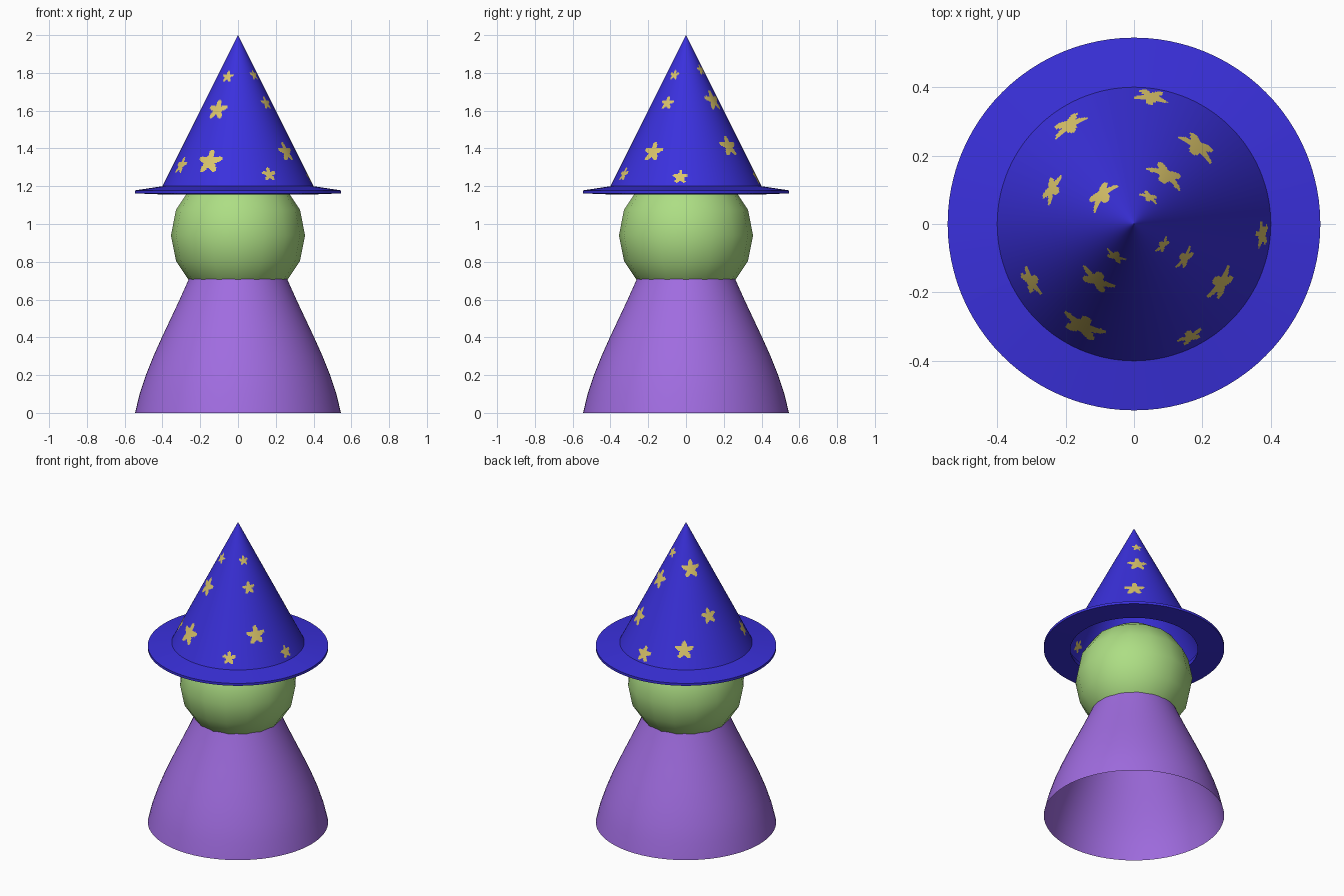
import bpy, bmesh, math

if "Cube" in bpy.data.objects:
    bpy.data.objects.remove(bpy.data.objects["Cube"])


def srgb(r, g, b):
    f = lambda c: c / 12.92 if c <= 0.04045 else ((c + 0.055) / 1.055) ** 2.4
    return (f(r / 255), f(g / 255), f(b / 255), 1)


def material(name, rgb):
    m = bpy.data.materials.new(name)
    m.diffuse_color = srgb(*rgb)
    m.use_nodes = True
    m.node_tree.nodes["Principled BSDF"].inputs["Base Color"].default_value = m.diffuse_color
    return m


BLUE = material("hat blue", (58, 48, 220))
GOLD = material("star gold", (218, 196, 106))
GREEN = material("skin green", (173, 222, 132))
PURPLE = material("robe purple", (160, 108, 224))


def finish(name, bm, mats, angle=40):
    me = bpy.data.meshes.new(name)
    bm.to_mesh(me)
    bm.free()
    ob = bpy.data.objects.new(name, me)
    bpy.context.collection.objects.link(ob)
    for m in mats:
        me.materials.append(m)
    bpy.ops.object.select_all(action='DESELECT')
    ob.select_set(True)
    bpy.context.view_layer.objects.active = ob
    bpy.ops.object.shade_smooth_by_angle(angle=math.radians(angle))
    return ob


def lathe(profile, seg, closed=False):
    """Spin (radius, z) points around z; profile runs upwards on the outside."""
    bm = bmesh.new()
    rings = []
    for r, z in profile:
        if r < 1e-6:
            rings.append([bm.verts.new((0, 0, z))] * seg)
        else:
            rings.append([bm.verts.new((r * math.cos(2 * math.pi * i / seg),
                                        r * math.sin(2 * math.pi * i / seg), z))
                          for i in range(seg)])
    pairs = list(zip(rings, rings[1:]))
    if closed:
        pairs.append((rings[-1], rings[0]))
    for a, b in pairs:
        for i in range(seg):
            j = (i + 1) % seg
            bm.faces.new(list(dict.fromkeys((a[i], a[j], b[j], b[i]))))
    return bm


# Robe: open flared shell, its top hidden inside the head
robe = [(0.545, 0), (0.521, 0.1), (0.488, 0.2), (0.448, 0.3), (0.403, 0.4),
        (0.356, 0.5), (0.309, 0.6), (0.264, 0.7), (0.235, 0.77)]
finish("robe", lathe(robe, 64), [PURPLE])

# Head: coarse sphere
bm = bmesh.new()
bmesh.ops.create_uvsphere(bm, u_segments=16, v_segments=8, radius=0.355)
bmesh.ops.translate(bm, verts=bm.verts, vec=(0, 0, 0.94))
finish("head", bm, [GREEN], 60)

# Hat brim: thin sloping ring
finish("hat_brim", lathe([(0.385, 1.156), (0.545, 1.162), (0.545, 1.178), (0.4, 1.2)],
                         96, True), [BLUE])

# Hat cone: fine mesh so the stars can be coloured by rule
RINGS, SEG = 150, 320
cone = [(0.4 * (1 - k / RINGS), 1.2 + 0.8 * k / RINGS) for k in range(RINGS + 1)]
bm = lathe(cone, SEG)

# Stars: x, y seen from above, and radius
stars = [(-.055, -.095, .035), (.085, -.062, .03), (-.11, -.165, .06), (.15, -.1, .04),
         (-.15, -.3, .072), (-.302, -.168, .05), (.255, -.175, .06), (.165, -.33, .042),
         (.375, -.03, .042), (.187, .227, .064), (.095, .145, .062), (.045, .08, .032),
         (.05, .372, .052), (-.19, .29, .058), (-.24, .102, .05), (-.095, .085, .058)]
SLANT = math.sqrt(5)  # slant length per unit of radius
for f in bm.faces:
    c = f.calc_center_median()
    r, a = math.hypot(c.x, c.y), math.atan2(c.y, c.x)
    for x, y, size in stars:
        rs = math.hypot(x, y)
        da = (a - math.atan2(y, x) + math.pi) % (2 * math.pi) - math.pi
        u, v = r * da, (rs - r) * SLANT
        d = math.hypot(u, v)
        if d < size and d < size * (0.74 + 0.26 * math.cos(5 * (math.atan2(v, u) - math.pi / 2))):
            f.material_index = 1
finish("hat_cone", bm, [BLUE, GOLD])
